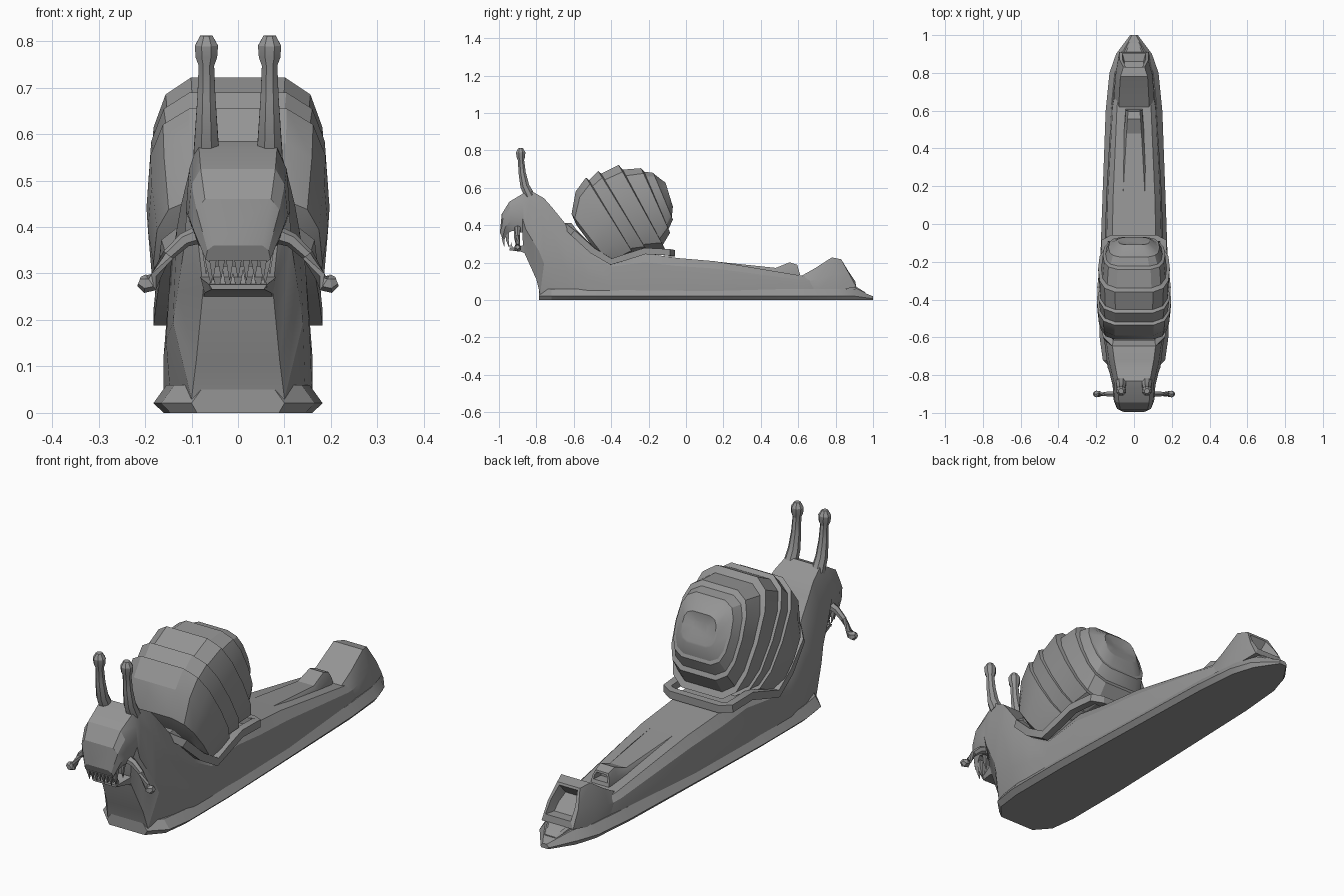
import bpy, bmesh, math
from mathutils import Vector

if "Cube" in bpy.data.objects:
    bpy.data.objects.remove(bpy.data.objects["Cube"])

grey = bpy.data.materials.new("stone grey")
grey.diffuse_color = (0.3, 0.3, 0.3, 1)
grey.use_nodes = True
grey.node_tree.nodes["Principled BSDF"].inputs["Base Color"].default_value = grey.diffuse_color


def loft(name, rings, closed=False):
    """Skin a list of equal-length rings, capping the ends unless closed."""
    bm = bmesh.new()
    vs = [[bm.verts.new(p) for p in r] for r in rings]
    n = len(vs[0])
    for i in range(len(vs) - (0 if closed else 1)):
        a, b = vs[i], vs[(i + 1) % len(vs)]
        for j in range(n):
            k = (j + 1) % n
            bm.faces.new((a[j], a[k], b[k], b[j]))
    if not closed:
        bm.faces.new(vs[0])
        bm.faces.new(vs[-1])
    bmesh.ops.recalc_face_normals(bm, faces=bm.faces)
    mesh = bpy.data.meshes.new(name)
    bm.to_mesh(mesh)
    bm.free()
    mesh.materials.append(grey)
    ob = bpy.data.objects.new(name, mesh)
    bpy.context.collection.objects.link(ob)


def chord(by, bz, ty, tz, profile):
    """Symmetric ring on the plane through a bottom and a top point."""
    half = [(x, by + (ty - by) * v, bz + (tz - bz) * v) for x, v in profile]
    return half + [(-x, y, z) for x, y, z in reversed(half)]


def tube(name, path, radii, sides=6, closed=False):
    pts = [Vector(p) for p in path]
    rings = []
    for i, p in enumerate(pts):
        if closed:
            d = pts[(i + 1) % len(pts)] - pts[i - 1]
        else:
            d = pts[min(i + 1, len(pts) - 1)] - pts[max(i - 1, 0)]
        d.normalize()
        up = Vector((0, 0, 1)) if abs(d.z) < 0.8 else Vector((0, 1, 0))
        u = d.cross(up).normalized()
        v = u.cross(d)
        angles = [2 * math.pi * (k + .5) / sides for k in range(sides)]
        rings.append([p + radii[i] * (u * math.cos(t) + v * math.sin(t)) for t in angles])
    loft(name, rings, closed)


# upright trunk from the tail to the mantle: y, top z, half width
trunk = [(.96, .04, .03), (.88, .09, .07), (.62, .13, .12), (.15, .208, .147),
         (-.05, .225, .153), (-.22, .25, .158), (-.40, .22, .16), (-.52, .30, .16)]
# tilted neck and head: bottom y, z, top y, z, bottom half width, side half width
neck = [(-.64, .03, -.63, .39, .145, .155), (-.78, .03, -.72, .50, .10, .14),
        (-.80, .11, -.76, .545, .09, .13), (-.87, .265, -.83, .585, .075, .113),
        (-.875, .36, -.87, .57, .085, .112), (-.93, .37, -.945, .525, .088, .107),
        (-.955, .355, -.985, .46, .077, .095), (-.975, .315, -.995, .36, .05, .07)]


def flesh(b, s):
    return [(b, 0), (s, .35), (s * .94, .78), (s * .75, 1)]


loft("body", [chord(y, .03, y, z, flesh(w, w)) for y, z, w in trunk]
     + [chord(*n[:4], flesh(*n[4:])) for n in neck])

# flared sole
sole = [(1.0, .02), (.9, .095), (.8, .13), (.6, .15), (0, .172),
        (-.3, .182), (-.6, .182), (-.72, .165), (-.785, .10)]
loft("foot", [chord(y, 0, y, .06 if y < .95 else .02,
                    [(w * .88, 0), (w, .35), (max(w - .028, .01), 1)]) for y, w in sole])

# shell whorls, each stepping down to the next: bottom y, z, top y, z, half width
whorls = [(-.45, .22, -.585, .40, .155), (-.40, .185, -.612, .46, .182),
          (-.32, .21, -.59, .58, .194), (-.27, .23, -.535, .655, .197),
          (-.20, .25, -.47, .69, .195), (-.11, .27, -.36, .722, .19),
          (-.085, .36, -.24, .705, .165), (-.07, .43, -.175, .68, .135),
          (-.07, .50, -.12, .635, .09)]


def rounded(w, n=7):
    """Half of a rounded box outline, bottom to top."""
    out = []
    end = math.cos(math.pi / n / 2) ** .8
    for k in range(n):
        t = math.pi * (k + .5) / n
        c = math.cos(t)
        out.append((w * math.sin(t) ** .42, .5 - .5 * math.copysign(abs(c) ** .8, c) / end))
    return out


shell = []
for i, (by, bz, ty, tz, w) in enumerate(whorls):
    shell.append(chord(by, bz, ty, tz, rounded(w)))
    if i > 2:
        # shrink toward the middle of the whorl to leave a ridge
        k = .032 if i < 5 else .055
        dy, dz = (ty - by) * k, (tz - bz) * k
        shell.append(chord(by + dy, bz + dz, ty - dy + .008, tz - dz, rounded(w * (1 - k * 1.6))))
shell.append(chord(-.085, .54, -.11, .59, rounded(.035)))
loft("shell", shell)

# mantle rim around the shell opening
half = [(.11, -.63, .395), (.145, -.60, .36), (.158, -.50, .265), (.165, -.40, .205),
        (.162, -.32, .23), (.160, -.22, .262), (.155, -.09, .255), (.12, -.075, .25)]
rim = half + [(-x, y, z) for x, y, z in reversed(half)]
tube("mantle_rim", rim, [.024] * len(rim), 4, closed=True)


# hollow spouts on the tail, the last rings turn inward
def spout(name, rings):
    loft(name, [chord(*r[:4], [(r[4], 0), (r[4] * .97, .5), (r[4] * .72, 1)]) for r in rings])


spout("tail_spout", [
    (.60, .05, .61, .125, .11), (.71, .05, .69, .17, .108), (.80, .05, .78, .228, .10),
    (.91, .07, .83, .218, .078), (.905, .10, .832, .207, .062), (.86, .10, .80, .165, .05)])
spout("back_spout", [
    (.10, .18, .10, .212, .085), (.48, .13, .48, .172, .055), (.56, .13, .555, .202, .048),
    (.61, .135, .595, .188, .044), (.605, .15, .597, .18, .034), (.56, .15, .56, .175, .03)])

# stalks, feelers and side fangs, one pair each
for s, side in ((1, "right"), (-1, "left")):
    stalk = [(-.835, .555), (-.862, .61), (-.876, .68), (-.882, .748),
             (-.883, .765), (-.884, .79), (-.885, .812)]
    tube(side + "_eye_stalk", [(s * .068, y, z) for y, z in stalk],
         [.030, .026, .021, .018, .025, .027, .014], 8)
    feeler = [(.08, .385), (.115, .372), (.15, .34), (.177, .293), (.187, .28), (.20, .278), (.213, .283)]
    tube(side + "_feeler", [(s * x, -.90, z) for x, z in feeler],
         [.020, .016, .013, .013, .019, .020, .011], 6)
    tube(side + "_fang", [(s * .065, -.955, .36), (s * .062, -.955, .32), (s * .058, -.945, .28)],
         [.014, .010, .002], 4)
    tube(side + "_cheek_tooth", [(s * .075, -.91, .385), (s * .07, -.915, .34), (s * .068, -.91, .30)],
         [.012, .008, .002], 4)

# lower jaw
jaw = [(-.84, .24, .30, .085), (-.88, .258, .29, .08), (-.945, .266, .276, .062)]
loft("lower_jaw", [chord(y, b, y, t, [(w * .9, 0), (w, 1)]) for y, b, t, w in jaw])

# rows of teeth
for i in range(7):
    x = (i - 3) * .018
    tube(f"upper_tooth_{i}", [(x, -.978, .33), (x, -.972, .285 + .006 * (i % 2))], [.011, .001], 4)
for i in range(6):
    x = (i - 2.5) * .022
    tube(f"lower_tooth_{i}", [(x, -.932, .27), (x, -.935, .30 + .008 * (i % 2))], [.011, .001], 4)

# smooth the gentle bends, keep the creases
for ob in bpy.context.scene.objects:
    ob.select_set(True)
    bpy.context.view_layer.objects.active = ob
bpy.ops.object.shade_smooth_by_angle(angle=math.radians(25))
